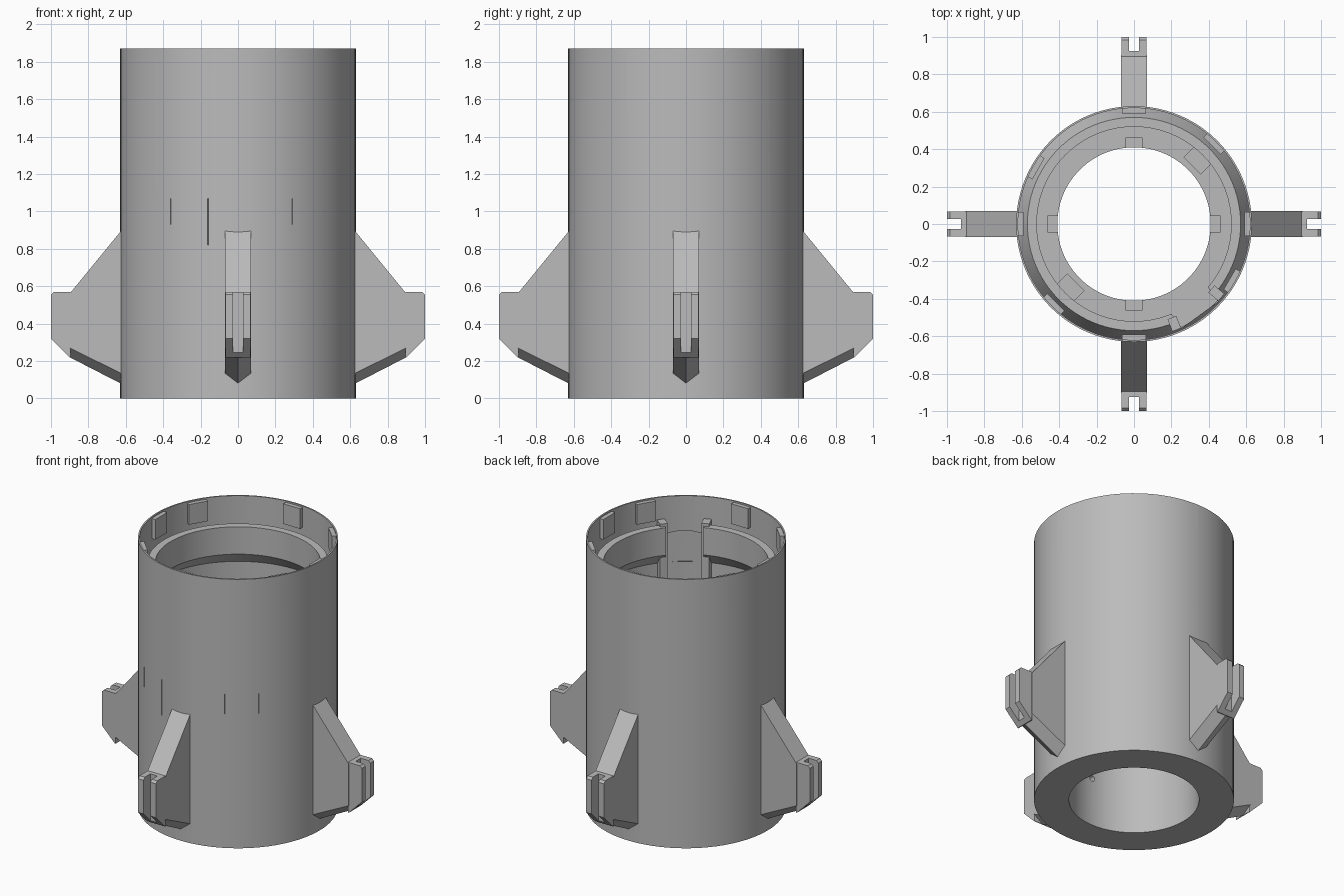
import bpy, bmesh, math
from mathutils import Matrix, Vector

cube = bpy.data.objects.get("Cube")
if cube:
    bpy.data.objects.remove(cube, do_unlink=True)

grey = bpy.data.materials.new("matte_grey")
grey.use_nodes = True
grey.diffuse_color = (0.5, 0.5, 0.5, 1)
grey.node_tree.nodes["Principled BSDF"].inputs["Base Color"].default_value = grey.diffuse_color


def turn(deg):
    return Matrix.Rotation(math.radians(deg), 4, "Z")


def make(name, bm, deg=0):
    bmesh.ops.recalc_face_normals(bm, faces=bm.faces)
    bm.transform(turn(deg))
    mesh = bpy.data.meshes.new(name)
    bm.to_mesh(mesh)
    bm.free()
    ob = bpy.data.objects.new(name, mesh)
    mesh.materials.append(grey)
    bpy.context.collection.objects.link(ob)
    return ob


def box(name, lo, hi, deg=0):
    """Box along the +x radius, then turned around z."""
    lo, hi = Vector(lo), Vector(hi)
    bm = bmesh.new()
    bmesh.ops.create_cube(bm, size=1)
    bmesh.ops.scale(bm, vec=hi - lo, verts=bm.verts)
    bmesh.ops.translate(bm, vec=(lo + hi) / 2, verts=bm.verts)
    return make(name, bm, deg)


def rod(name, radius, length, centre, axis, deg=0):
    bm = bmesh.new()
    bmesh.ops.create_cone(bm, cap_ends=True, segments=16, radius1=radius, radius2=radius, depth=length)
    bm.transform(Matrix.Translation(centre) @ Vector(axis).to_track_quat("Z", "Y").to_matrix().to_4x4())
    return make(name, bm, deg)


def lathe(name, profile, steps):
    bm = bmesh.new()
    rings = [[bm.verts.new((r * math.cos(a), r * math.sin(a), z)) for r, z in profile]
             for a in (math.tau * i / steps for i in range(steps))]
    n = len(profile)
    for i in range(steps):
        a, b = rings[i], rings[(i + 1) % steps]
        for j in range(n):
            k = (j + 1) % n
            bm.faces.new((a[j], b[j], b[k], a[k]))
    return make(name, bm)


def loft(name, first, second):
    """Closed solid between two outlines with equal point counts."""
    bm = bmesh.new()
    a = [bm.verts.new(p) for p in first]
    b = [bm.verts.new(p) for p in second]
    bm.faces.new(a)
    bm.faces.new(b)
    for i in range(len(a)):
        k = (i + 1) % len(a)
        bm.faces.new((a[i], a[k], b[k], b[i]))
    return make(name, bm)


def activate(ob):
    bpy.ops.object.select_all(action="DESELECT")
    ob.select_set(True)
    bpy.context.view_layer.objects.active = ob


def cut(ob, cutters):
    activate(ob)
    for c in cutters:
        c.hide_render = True
        mod = ob.modifiers.new("cut", "BOOLEAN")
        mod.operation, mod.solver, mod.object = "DIFFERENCE", "EXACT", c
        bpy.ops.object.modifier_apply(modifier=mod.name)


def remove(cutters):
    for c in cutters:
        bpy.data.objects.remove(c, do_unlink=True)


# Main tube: thin top wall, sloped locating lip, chamfered flange, thick lower bore
tube = lathe("main_tube", [(.41, 0), (.63, 0), (.63, 1.87), (.62, 1.87), (.62, 1.6), (.57, 1.7),
                           (.52, 1.7), (.52, 1.51), (.605, 1.42), (.605, .91), (.41, .91)], 96)
tab_angles = (0, 45, 90, 150, 180, 225, 270, 330)
cutters = []

# Bottom screw holes, bore side holes and nut pockets
for i in range(4):
    cutters.append(rod("bottom_hole", .012, .2, (.565, 0, 0), (0, 0, 1), 45 + 90 * i))
    cutters.append(rod("bore_hole", .02, .15, (.43, 0, .34), (1, 0, 0), 90 * i))
    cutters.append(box("pocket", (.40, -.045, .8), (.46, .045, 1), 90 * i))

# Hatch recess in the flange and thin slits in the outer skin
cutters.append(box("hatch_recess", (.45, -.12, 1.3), (.6, .12, 1.75), -54))
for x, low, width in ((-.16, .82, .006), (-.36, .93, .002), (.29, .93, .002), (.46, .93, .002)):
    deg = math.degrees(math.asin(x / .63)) - 90
    cutters.append(box("slit", (.615, -width / 2, low), (.7, width / 2, 1.07), deg))
cut(tube, cutters)
remove(cutters)

# Screw tabs inside the rim, drilled together with the wall
for a in tab_angles:
    drill = [rod("rim_hole", .014, .2, (.6, 0, 1.82), (1, 0, 0), a)]
    tab = box("rim_tab", (.59, -.065, 1.72), (.622, .065, 1.86), a)
    cut(tab, drill)
    cut(tube, drill)
    remove(drill)
activate(tube)
bpy.ops.object.shade_smooth_by_angle(angle=math.radians(30))

# Hatch rails and floor pads
for a in (-40, -68):
    box("hatch_rail", (.54, -.025, 1.2), (.61, .025, 1.72), a)
for a in (45, 225):
    box("floor_pad", (.44, -.065, .9), (.59, .065, .94), a)


# Leg: sloped top, keeled underside
def section(r, top, side, keel, w=.07):
    return [(r, -w, top), (r, w, top), (r, w, side), (r, 0, keel), (r, -w, side)]


leg = loft("leg_1", section(.612, .912, .128, .072), section(.9, .56, .27, .22))

# Forked bracket at the leg end
outline = [(.895, .57), (.985, .57), (1, .555), (1, .32), (.9, .22), (.895, .22)]
bracket = loft("leg_bracket_1", [(r, -.068, z) for r, z in outline], [(r, .068, z) for r, z in outline])
fork = [box("slot", (.925, -.027, 0), (1.1, .027, 1))]
fork += [rod("pin_hole", .016, .4, (.966, 0, z), (0, 1, 0)) for z in (.52, .34)]
cut(bracket, fork)
remove(fork)

# Repeat around the tube
for i in range(1, 4):
    for part, name in ((leg, "leg"), (bracket, "leg_bracket")):
        copy = part.copy()
        copy.name = f"{name}_{i + 1}"
        copy.matrix_world = turn(90 * i)
        bpy.context.collection.objects.link(copy)
